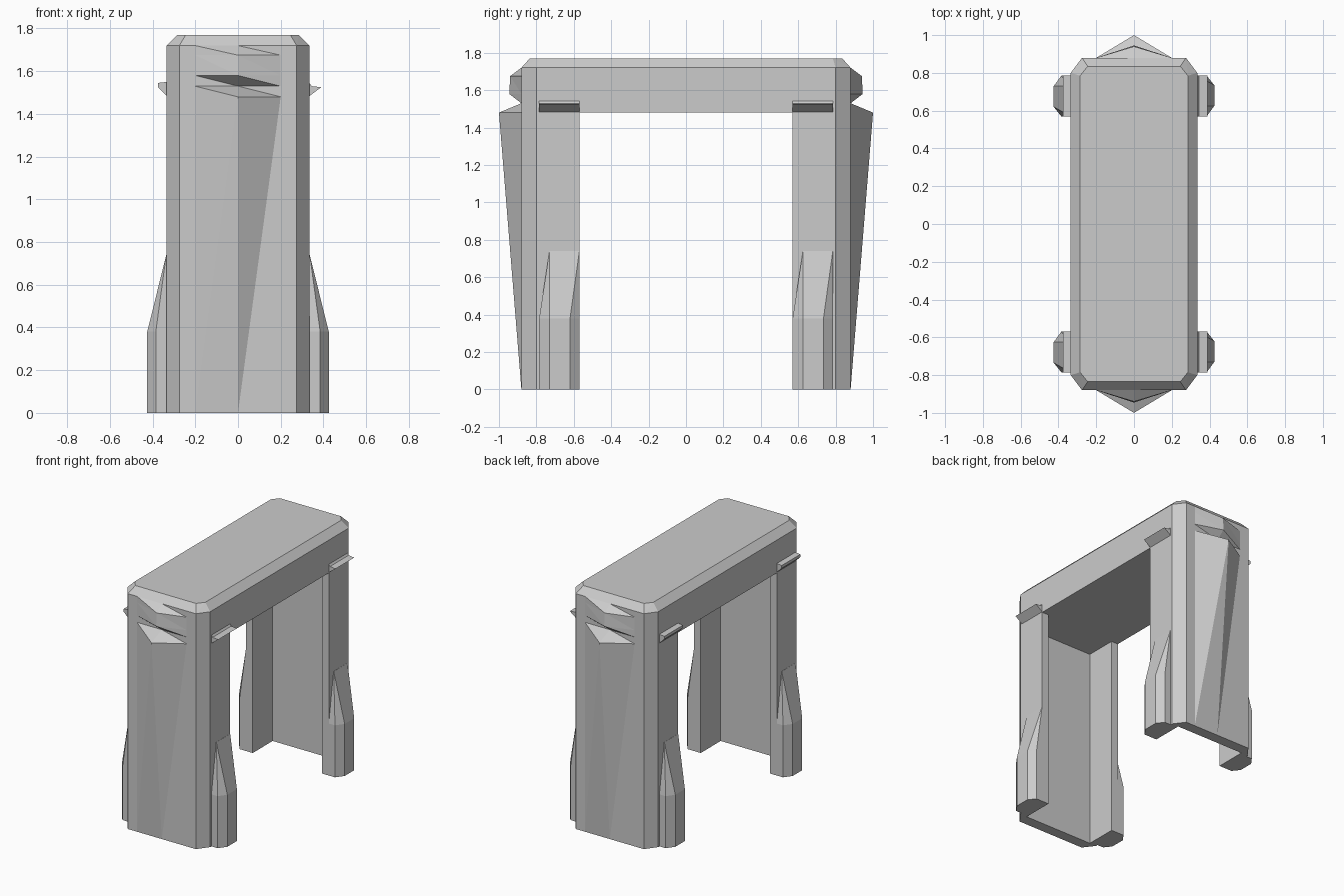
import bpy, bmesh
from mathutils import Matrix

if "Cube" in bpy.data.objects:
    bpy.data.objects.remove(bpy.data.objects["Cube"])


def finish(name, bm, turn=False):
    """Make an object; turn=True spins the part half a turn about z."""
    bmesh.ops.recalc_face_normals(bm, faces=bm.faces)
    if turn:
        bm.transform(Matrix.Rotation(3.14159265, 4, 'Z'))
    me = bpy.data.meshes.new(name)
    bm.to_mesh(me)
    bm.free()
    bpy.context.collection.objects.link(bpy.data.objects.new(name, me))


def hull(name, pts, turn=False):
    bm = bmesh.new()
    for p in pts:
        bm.verts.new(p)
    r = bmesh.ops.convex_hull(bm, input=bm.verts)
    junk = [v for v in bm.verts if not v.link_faces]
    bmesh.ops.delete(bm, geom=junk, context='VERTS')
    bmesh.ops.dissolve_limit(bm, angle_limit=0.01, verts=bm.verts, edges=bm.edges)
    finish(name, bm, turn)


def prism(name, pts, offset, turn=False):
    bm = bmesh.new()
    f = bm.faces.new([bm.verts.new(p) for p in pts])
    r = bmesh.ops.extrude_face_region(bm, geom=[f], use_keep_orig=True)
    bmesh.ops.translate(bm, vec=offset, verts=[v for v in r['geom'] if isinstance(v, bmesh.types.BMVert)])
    finish(name, bm, turn)


def octagon(hx, hy, cx, cy, z):
    return [(sx * x, sy * y, z) for sx in (-1, 1) for sy in (-1, 1)
            for x, y in ((hx, hy - cy), (hx - cx, hy))]


# Top beam with bevelled corners and rim
hull("top_beam", octagon(.335, .88, .06, .08, 1.48) + octagon(.335, .88, .06, .08, 1.72)
     + octagon(.285, .835, .04, .05, 1.77))


# Faceted ridge and notch on each end wall
def end_ridge(name, turn):
    rows = [(0, -.88), (1.48, -1), (1.53, -.88), (1.58, -.945), (1.675, -.94), (1.72, -.88)]
    bm = bmesh.new()
    grid = [[bm.verts.new((-.2, -.88, z)), bm.verts.new((0, y, z)), bm.verts.new((.2, -.88, z))]
            for z, y in rows]
    for i in range(len(rows) - 1):
        for j in (0, 1):
            a, b, c, d = grid[i][j], grid[i][j + 1], grid[i + 1][j + 1], grid[i + 1][j]
            tris = [(a, b, c), (a, c, d)] if i == 0 else [(a, b, d), (b, c, d)]
            for t in tris:
                if min(v.co.y for v in t) < -.881:   # skip pieces flush with the wall
                    bm.faces.new(t)
    finish(name, bm, turn)


for turn, side in ((False, "front"), (True, "back")):
    end_ridge(side + "_ridge", turn)
    # U-shaped leg: end panel with two side posts
    half = [(.275, -.88), (.335, -.80), (.335, -.57), (.28, -.57), (.28, -.80)]
    outline = half + [(-x, y) for x, y in reversed(half)]
    prism(side + "_leg", [(x, y, 0) for x, y in outline], (0, 0, 1.48), turn)

    for end, dy in (("a", 0), ("b", 1.355)):
        # Flared foot on each post
        sec = [(.30, -.785), (.385, -.785), (.425, -.73), (.425, -.62), (.385, -.57), (.30, -.57)]
        pts = [(x, y + dy, z) for x, y in sec for z in (0, .38)]
        pts += [(x, y + dy, .74) for x in (.30, .336) for y in (-.73, -.57)]
        hull(f"{side}_foot_{end}", pts, turn)
        # Small ledge at the top of each post
        prof = ([(.33, 1.48), (.375, 1.525), (.375, 1.545), (.33, 1.55)] if turn
                else [(.33, 1.48), (.39, 1.525), (.345, 1.53), (.33, 1.55)])
        prism(f"{side}_ledge_{end}", [(x, -.785 + dy, z) for x, z in prof], (0, .215, 0), turn)
